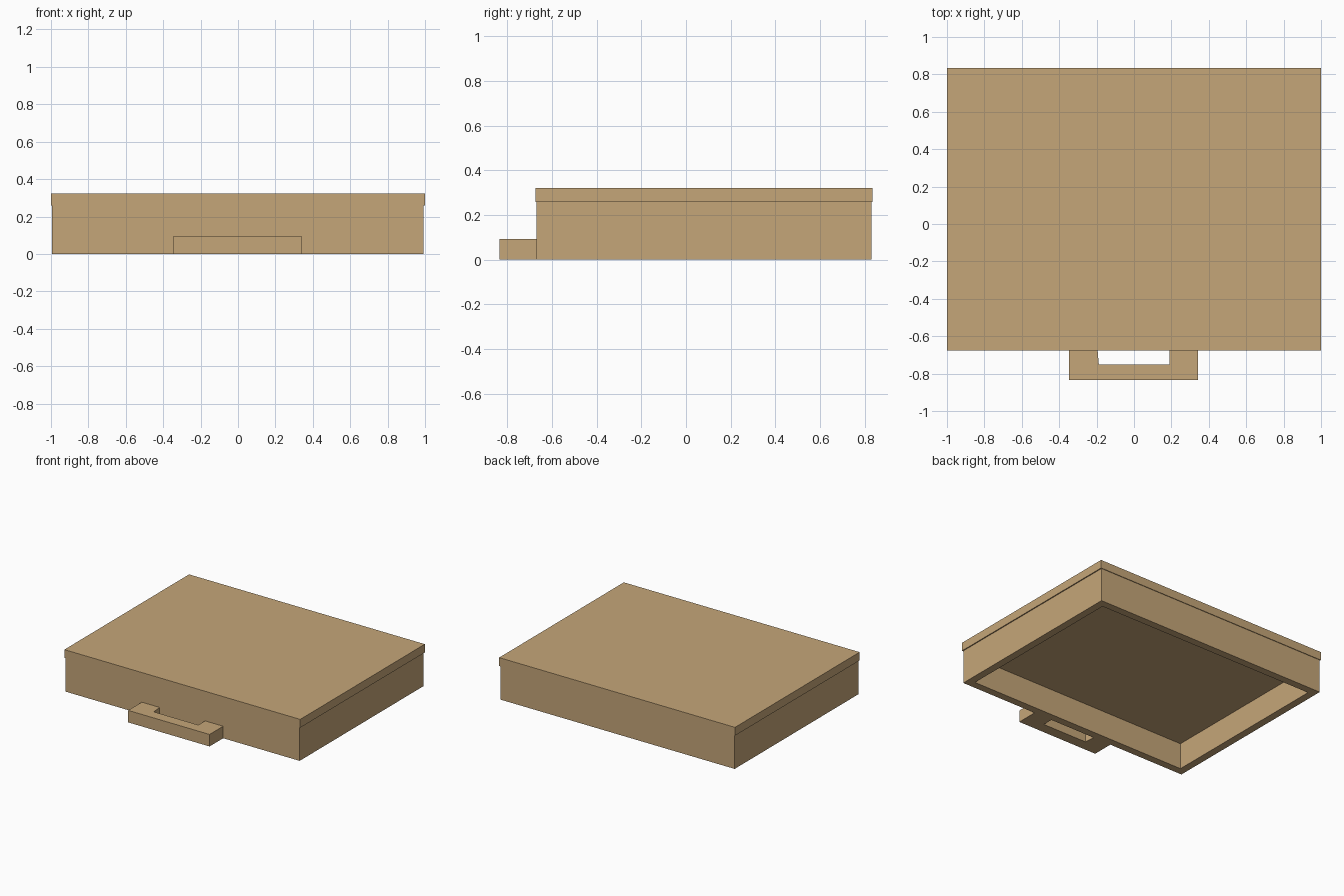
import bpy, bmesh

if "Cube" in bpy.data.objects:
    bpy.data.objects.remove(bpy.data.objects["Cube"])

wood = bpy.data.materials.new("wood")
wood.diffuse_color = (0.56, 0.38, 0.19, 1)
wood.use_nodes = True
wood.node_tree.nodes["Principled BSDF"].inputs["Base Color"].default_value = wood.diffuse_color


def prism(name, outline, z0, z1, recess=None):
    """Extrude a flat outline; recess=(wall, depth) hollows it from below."""
    bm = bmesh.new()
    base = bm.faces.new([bm.verts.new((x, y, z0)) for x, y in outline])
    top = bmesh.ops.extrude_face_region(bm, geom=[base], use_keep_orig=True)
    verts = [g for g in top["geom"] if isinstance(g, bmesh.types.BMVert)]
    bmesh.ops.translate(bm, verts=verts, vec=(0, 0, z1 - z0))
    bmesh.ops.recalc_face_normals(bm, faces=bm.faces)
    if recess:
        wall, depth = recess
        bm.normal_update()
        floor = min(bm.faces, key=lambda f: f.calc_center_median().z)
        bmesh.ops.inset_region(bm, faces=[floor], thickness=wall)
        inner = bmesh.ops.extrude_discrete_faces(bm, faces=[floor])["faces"][0]
        bmesh.ops.translate(bm, verts=inner.verts, vec=(0, 0, depth))
        bmesh.ops.recalc_face_normals(bm, faces=bm.faces)
    mesh = bpy.data.meshes.new(name)
    bm.to_mesh(mesh)
    bm.free()
    mesh.materials.append(wood)
    obj = bpy.data.objects.new(name, mesh)
    bpy.context.collection.objects.link(obj)
    return obj


def rect(x0, x1, y0, y1):
    return [(x0, y0), (x1, y0), (x1, y1), (x0, y1)]


# Hollow body, open underneath
prism("box_body", rect(-0.994, 0.992, -0.67, 0.83), 0, 0.258, recess=(0.082, 0.2))

# Slightly overhanging top panel
prism("top_panel", rect(-1, 1, -0.675, 0.835), 0.258, 0.322)

# U-shaped front pull handle
prism("front_handle",
      [(-0.347, -0.67), (-0.347, -0.835), (0.343, -0.835), (0.343, -0.67),
       (0.19, -0.67), (0.19, -0.752), (-0.188, -0.752), (-0.195, -0.67)],
      0, 0.092)
